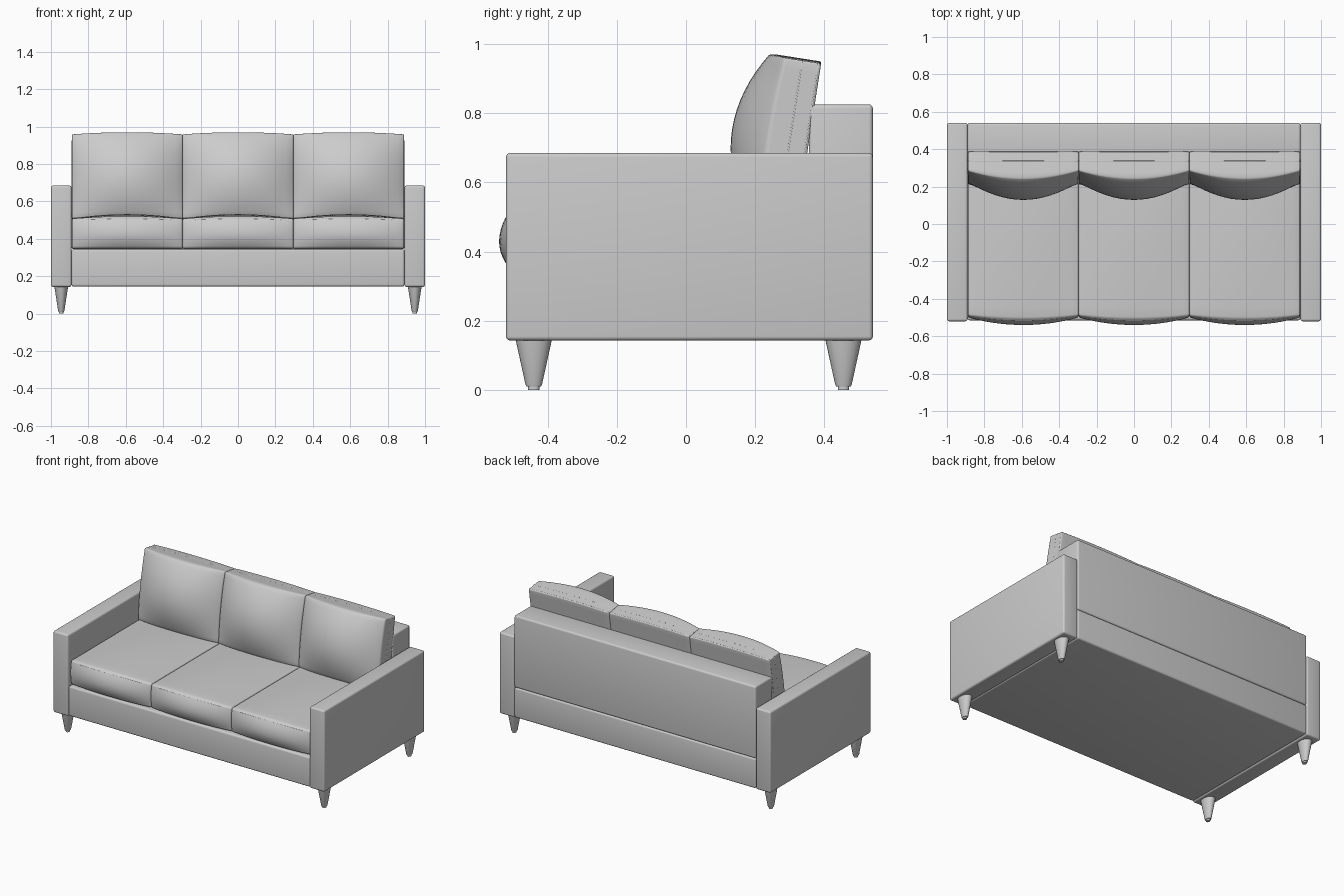
import bpy, bmesh, math
from mathutils import Matrix, Vector

if "Cube" in bpy.data.objects:
    bpy.data.objects.remove(bpy.data.objects["Cube"], do_unlink=True)

GREY = (0.6, 0.6, 0.6, 1)
fabric = bpy.data.materials.new("light grey")
fabric.use_nodes = True
fabric.diffuse_color = GREY
fabric.node_tree.nodes["Principled BSDF"].inputs["Base Color"].default_value = GREY


def finish(name, bm, angle=40):
    """Turn a bmesh into a smooth shaded object."""
    bmesh.ops.recalc_face_normals(bm, faces=bm.faces)
    mesh = bpy.data.meshes.new(name)
    bm.to_mesh(mesh)
    bm.free()
    mesh.materials.append(fabric)
    ob = bpy.data.objects.new(name, mesh)
    bpy.context.collection.objects.link(ob)
    bpy.ops.object.select_all(action="DESELECT")
    ob.select_set(True)
    bpy.context.view_layer.objects.active = ob
    bpy.ops.object.shade_smooth_by_angle(angle=math.radians(angle))
    return ob


def rounded_box(size, radius, cuts=0):
    """Box centred on the origin with rounded edges and optional grid cuts."""
    bm = bmesh.new()
    bmesh.ops.create_cube(bm, size=1, matrix=Matrix.Diagonal((*size, 1)))
    if cuts:
        bmesh.ops.subdivide_edges(bm, edges=bm.edges[:], cuts=cuts, use_grid_fill=True)
    rim = [e for e in bm.edges if e.calc_face_angle(0) > 1]
    bmesh.ops.bevel(bm, geom=rim, offset=radius, segments=4, profile=0.5,
                    affect="EDGES", clamp_overlap=True)
    return bm


def block(name, low, high, radius=0.012):
    low, high = Vector(low), Vector(high)
    bm = rounded_box(high - low, radius)
    bmesh.ops.translate(bm, verts=bm.verts, vec=(low + high) / 2)
    return finish(name, bm)


def cushion(name, size, radius, shape, place):
    bm = rounded_box(size, radius, cuts=15)
    for v in bm.verts:
        v.co = place @ shape(v.co.copy())
    return finish(name, bm, 60)


def piping(name, corners, shape, place, steps=16):
    """Thin seam cord following a closed outline on a cushion."""
    curve = bpy.data.curves.new(name, "CURVE")
    curve.dimensions = "3D"
    curve.bevel_depth = 0.003
    curve.bevel_resolution = 1
    path = []
    for a, b in zip(corners, corners[1:] + corners[:1]):
        path += [place @ shape(Vector(a).lerp(Vector(b), i / steps)) for i in range(steps)]
    spline = curve.splines.new("POLY")
    spline.points.add(len(path) - 1)
    for point, co in zip(spline.points, path):
        point.co = (*co, 1)
    spline.use_cyclic_u = True
    curve.materials.append(fabric)
    ob = bpy.data.objects.new(name, curve)
    bpy.context.collection.objects.link(ob)


# Frame
block("seat_base", (-0.89, -0.515, 0.145), (0.89, 0.54, 0.345))
block("back_rest", (-0.89, 0.355, 0.345), (0.89, 0.54, 0.825))
for side, s in (("left", 1), ("right", -1)):
    block(side + "_arm", (s * 0.945 - 0.055, -0.52, 0.143), (s * 0.945 + 0.055, 0.54, 0.685))

# Tapered oval legs with a small foot
LEG = [(0.016, 0), (0.016, 0.01), (0.021, 0.01), (0.024, 0.016), (0.053, 0.148)]
for side, s in (("left", 1), ("right", -1)):
    for end, y in (("front", -0.44), ("back", 0.455)):
        bm = bmesh.new()
        rings = []
        for r, z in LEG:
            turns = [math.tau * i / 24 for i in range(24)]
            rings.append([bm.verts.new((s * 0.945 + 0.7 * r * math.cos(t),
                                        y + r * math.sin(t), z)) for t in turns])
        for a, b in zip(rings, rings[1:]):
            for i in range(24):
                j = (i + 1) % 24
                bm.faces.new((a[i], a[j], b[j], b[i]))
        bm.faces.new(rings[0][::-1])
        bm.faces.new(rings[-1])
        finish(f"{end}_{side}_leg", bm)

# Cushions
W = 0.592
SEAT = (W, 0.84, 0.16)
BACK = (W, 0.10, 0.455)


def seat_shape(p):
    """Crowned top and a plump, bowed front."""
    u, v, w = (2 * p[i] / SEAT[i] for i in range(3))
    arch = max(0, 1 - u * u)
    if w > 0:
        p.z += w * arch * (0.012 + 0.012 * max(0, 1 - v * v))
    if v < 0:
        p.y -= v ** 4 * (0.018 * arch + 0.032 * (0.3 + 0.7 * arch) * max(0, 1 - w * w))
    return p


def back_shape(p):
    """Flat boxed rear and a domed front."""
    u, v, w = (2 * p[i] / BACK[i] for i in range(3))
    front = min(1, max(0, -v))
    arch = max(0, 1 - u * u)
    p.y -= front ** 2 * (0.02 + 0.105 * arch) * (1 - 0.6 * w * w)
    p.z += 0.006 * arch * max(0, w)
    return p


def outline(x, z, y):
    return [(-x, y, -z), (x, y, -z), (x, y, z), (-x, y, z)]


for label, x in (("right", -W), ("middle", 0), ("left", W)):
    seat_place = Matrix.Translation((x, -0.07, 0.428))
    cushion(label + "_seat_cushion", SEAT, 0.022, seat_shape, seat_place)
    hx, hy, hz = (d / 2 - 0.006 for d in SEAT)
    ring = [(-hx, -hy, hz), (hx, -hy, hz), (hx, hy, hz), (-hx, hy, hz)]
    piping(label + "_seat_piping", ring, seat_shape, seat_place)

    back_place = Matrix.Translation((x, 0.306, 0.726)) @ Matrix.Rotation(-0.155, 4, "X")
    cushion(label + "_back_cushion", BACK, 0.014, back_shape, back_place)
    for edge, y in (("front", -0.005), ("rear", 0.043)):
        ring = outline(BACK[0] / 2 - 0.002, BACK[2] / 2 - 0.002, y)
        piping(f"{label}_back_{edge}_piping", ring, back_shape, back_place)
